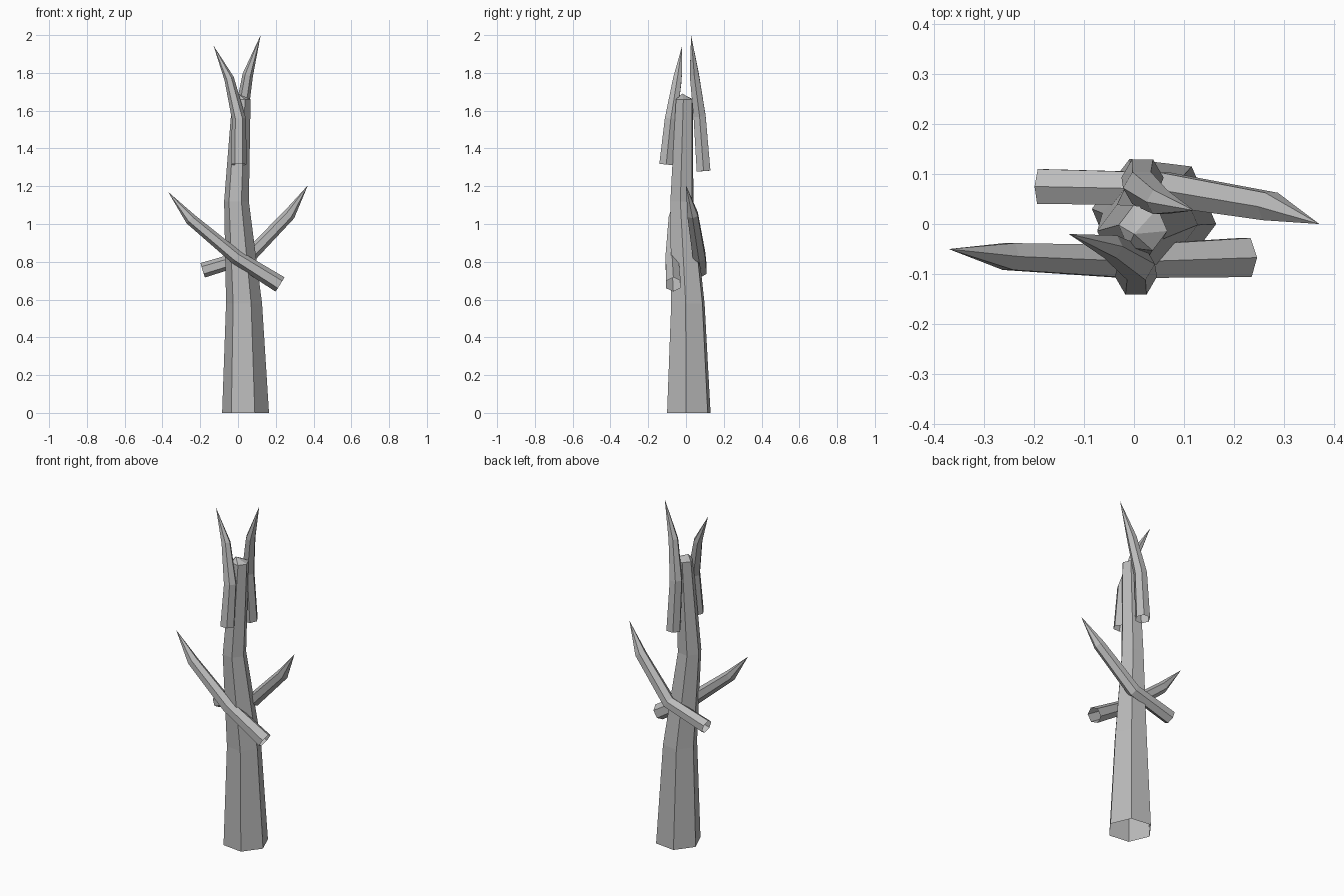
import bpy, bmesh, math
from mathutils import Vector

old = bpy.data.objects.get("Cube")
if old:
    bpy.data.objects.remove(old, do_unlink=True)

# Single grey material
grey = bpy.data.materials.new("dead_wood_grey")
grey.use_nodes = True
colour = (0.5, 0.5, 0.5, 1)
grey.diffuse_color = colour
grey.node_tree.nodes["Principled BSDF"].inputs["Base Color"].default_value = colour

SIDES = 6


def hex_tube(name, rings, tip, turn=0.0, level=False):
    """Skin six-sided rings (x, y, z, radius) up to a point, open at the base."""
    bm = bmesh.new()
    centres = [Vector(r[:3]) for r in rings] + [Vector(tip)]
    loops = []
    for i, ring in enumerate(rings):
        ahead = (centres[i + 1] - centres[i]).normalized()
        behind = (centres[i] - centres[i - 1]).normalized() if i else ahead
        t = Vector((0, 0, 1)) if level else (ahead + behind).normalized()
        u = Vector((0, 1, 0)).cross(t).normalized()
        v = t.cross(u)
        loop = []
        for k in range(SIDES):
            a = math.radians(turn) + math.tau * k / SIDES
            loop.append(bm.verts.new(
                centres[i] + ring[3] * (u * math.cos(a) + v * math.sin(a))))
        loops.append(loop)
    for low, high in zip(loops, loops[1:]):
        for k in range(SIDES):
            n = (k + 1) % SIDES
            bm.faces.new((low[k], low[n], high[n], high[k]))
    point = bm.verts.new(centres[-1])
    for k in range(SIDES):
        bm.faces.new((loops[-1][k], loops[-1][(k + 1) % SIDES], point))
    mesh = bpy.data.meshes.new(name)
    bm.to_mesh(mesh)
    bm.free()
    mesh.materials.append(grey)
    obj = bpy.data.objects.new(name, mesh)
    bpy.context.collection.objects.link(obj)


# Leaning, tapering trunk with a shallow pointed cap
hex_tube("trunk", [
    (0.04, 0.015, 0.0, 0.125),
    (0.032, 0.01, 0.58, 0.096),
    (-0.008, -0.022, 1.12, 0.066),
    (0.018, -0.008, 1.66, 0.049),
], (0.0, -0.02, 1.69), turn=-7, level=True)

# Crossing lower branches
hex_tube("lower_front_branch", [
    (0.222, -0.067, 0.68, 0.045),
    (-0.01, -0.075, 0.825, 0.038),
    (-0.25, -0.065, 1.025, 0.031),
], (-0.37, -0.05, 1.17))
hex_tube("lower_back_branch", [
    (-0.187, 0.075, 0.755, 0.04),
    (0.06, 0.07, 0.83, 0.038),
    (0.272, 0.035, 1.05, 0.032),
], (0.37, 0.0, 1.205))

# Upright upper branches
hex_tube("upper_front_branch", [
    (0.004, -0.105, 1.315, 0.042),
    (0.005, -0.08, 1.555, 0.037),
    (-0.047, -0.045, 1.77, 0.026),
], (-0.13, -0.02, 1.945))
hex_tube("upper_back_branch", [
    (0.017, 0.093, 1.28, 0.042),
    (0.015, 0.072, 1.57, 0.037),
    (0.052, 0.044, 1.79, 0.028),
], (0.12, 0.027, 2.0))
